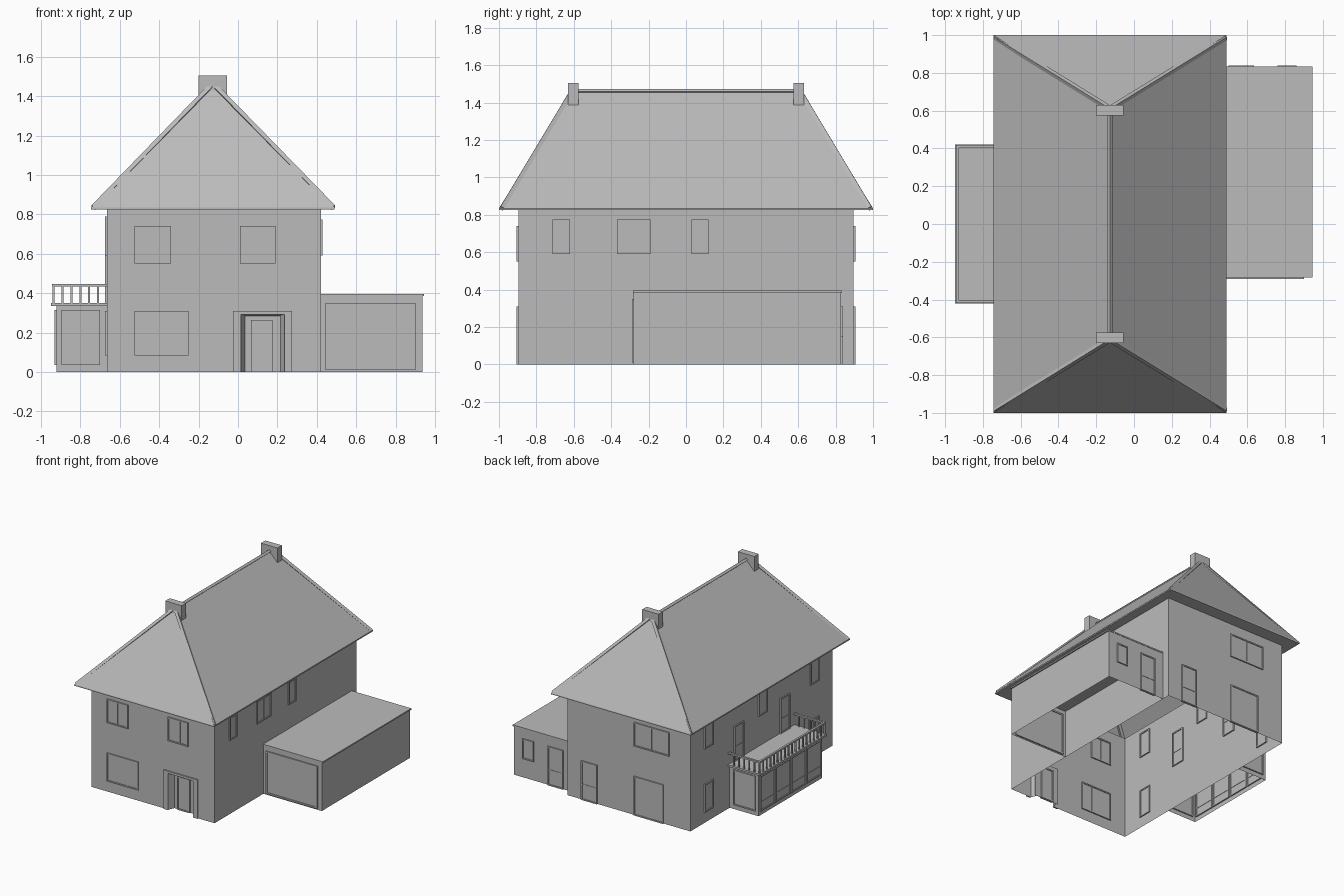
import bpy, bmesh
from mathutils import Vector

cube = bpy.data.objects.get("Cube")
if cube:
    bpy.data.objects.remove(cube)

grey = bpy.data.materials.new("plain_grey")
grey.use_nodes = True
grey.diffuse_color = (0.5, 0.5, 0.5, 1)
grey.node_tree.nodes["Principled BSDF"].inputs["Base Color"].default_value = (0.5, 0.5, 0.5, 1)


def finish(name, bm):
    mesh = bpy.data.meshes.new(name)
    bm.to_mesh(mesh)
    bm.free()
    mesh.materials.append(grey)
    obj = bpy.data.objects.new(name, mesh)
    bpy.context.collection.objects.link(obj)


def faces(name, polys):
    """Object made of loose flat polygons."""
    bm = bmesh.new()
    for poly in polys:
        bm.faces.new([bm.verts.new(p) for p in poly])
    bmesh.ops.remove_doubles(bm, verts=bm.verts, dist=0.0001)
    finish(name, bm)


def boxes(name, items):
    """Object made of boxes given as (x0, x1, y0, y1, z0, z1)."""
    bm = bmesh.new()
    for x0, x1, y0, y1, z0, z1 in items:
        vs = bmesh.ops.create_cube(bm, size=1)["verts"]
        bmesh.ops.scale(bm, verts=vs, vec=(x1 - x0, y1 - y0, z1 - z0))
        bmesh.ops.translate(bm, verts=vs, vec=((x0 + x1) / 2, (y0 + y1) / 2, (z0 + z1) / 2))
    finish(name, bm)


def beams(name, pairs, radius):
    """Four-sided bars running between pairs of points."""
    bm = bmesh.new()
    for p, q in pairs:
        p, q = Vector(p), Vector(q)
        vs = bmesh.ops.create_cone(bm, segments=4, cap_ends=True, radius1=radius,
                                   radius2=radius, depth=(q - p).length)["verts"]
        turn = (q - p).to_track_quat('Z', 'Y').to_matrix()
        bmesh.ops.rotate(bm, verts=vs, matrix=turn)
        bmesh.ops.translate(bm, verts=vs, vec=(p + q) / 2)
    finish(name, bm)


def upright(p, q, z):
    return [(*p, 0), (*q, 0), (*q, z), (*p, z)]


def opening(name, axis, at, out, a0, a1, z0, z1, posts=(), rails=(), t=0.01):
    """Framed pane on a wall: posts and rails are fractions of its size."""
    def slab(b0, b1, c0, c1, depth):
        n0, n1 = sorted((at - out * depth, at + out * depth))
        return (n0, n1, b0, b1, c0, c1) if axis == "x" else (b0, b1, n0, n1, c0, c1)
    parts = [slab(a0, a1, z0, z1, 0.004)]
    parts += [slab(a0, a0 + t, z0, z1, 0.01), slab(a1 - t, a1, z0, z1, 0.01),
              slab(a0 + t, a1 - t, z0, z0 + t, 0.01), slab(a0 + t, a1 - t, z1 - t, z1, 0.01)]
    for f in posts:
        m = a0 + (a1 - a0) * f
        parts.append(slab(m - t / 3, m + t / 3, z0 + t, z1 - t, 0.007))
    for f in rails:
        m = z0 + (z1 - z0) * f
        parts.append(slab(a0 + t, a1 - t, m - t / 3, m + t / 3, 0.007))
    boxes(name, parts)


# House walls: open underneath, with a notch for the porch
L, R, B, H = -0.665, 0.42, 0.895, 0.83
PL, PR, PH, PY = 0.015, 0.235, 0.3, -0.85
faces("house_walls", [
    upright((R, -B), (R, B), H), upright((R, B), (L, B), H), upright((L, B), (L, -B), H),
    [(x, -B, z) for x, z in ((L, 0), (PL, 0), (PL, PH), (PR, PH), (PR, 0), (R, 0), (R, H), (L, H))]])

# Porch recess, surround and front door
faces("porch_recess", [
    upright((PL, -B), (PL + 0.02, PY), PH), upright((PR - 0.02, PY), (PR, -B), PH),
    upright((PL, PY), (PR, PY), PH),
    [(PL, -B, PH), (PL, PY, PH - 0.015), (PR, PY, PH - 0.015), (PR, -B, PH)]])
boxes("porch_surround", [(-0.025, PL, -B - 0.01, -B, 0, 0.31), (PR, 0.275, -B - 0.01, -B, 0, 0.31),
                         (PL, PR, -B - 0.01, -B, PH - 0.008, 0.31)])
opening("front_door", "y", PY, -1, 0.065, 0.175, 0, 0.265)

# Hipped roof: open attic slopes with an eaves ring
XL, XR, E, RZ, RX, RY = -0.745, 0.49, 1.0, 1.46, -0.127, 0.61
eave = [(XL, -E), (XR, -E), (XR, E), (XL, E)]
wall = [(L, -B), (R, -B), (R, B), (L, B)]
ridge_f, ridge_b = (RX, -RY, RZ), (RX, RY, RZ)
top = [(*p, 0.835) for p in eave]
low = [(*p, 0.825) for p in eave]
inner = [(*p, 0.825) for p in wall]
roof = [[top[0], top[1], ridge_f], [top[1], top[2], ridge_b, ridge_f],
        [top[2], top[3], ridge_b], [top[3], top[0], ridge_f, ridge_b]]
for i in range(4):
    j = (i + 1) % 4
    roof += [[low[i], low[j], top[j], top[i]], [low[j], low[i], inner[i], inner[j]]]
faces("roof", roof)
beams("hip_tiles", [(Vector(c) * 0.985 + Vector((0, 0, 0.012)), r)
                    for c, r in zip(top, (ridge_f, ridge_f, ridge_b, ridge_b))], 0.016)
beams("ridge_tiles", [(ridge_f, ridge_b)], 0.014)
boxes("chimneys", [(-0.2, -0.055, s * 0.6025 - 0.0275, s * 0.6025 + 0.0275, 1.38, 1.505)
                   for s in (-1, 1)])

# Front windows
opening("front_upper_window_right", "y", -B, -1, -0.525, -0.34, 0.55, 0.74, (0.5,))
opening("front_upper_window_left", "y", -B, -1, 0.01, 0.19, 0.55, 0.74, (0.6,))
opening("front_lower_window", "y", -B, -1, -0.525, -0.25, 0.085, 0.31, (0.65,))

# Back windows and doors
opening("back_upper_window", "y", B, 1, -0.48, -0.17, 0.55, 0.74, (0.5,))
opening("patio_door", "y", B, 1, -0.43, -0.17, 0, 0.31, (0.5,))
opening("back_door", "y", B, 1, 0.155, 0.295, 0, 0.31, (), (0.4,))

# Windows on the garage side
for i, (a, b, posts) in enumerate(((-0.715, -0.62, ()), (-0.37, -0.19, (0.5,)), (0.03, 0.12, ()))):
    opening(f"left_window_{i + 1}", "x", R, 1, a, b, 0.59, 0.775, posts)

# Windows and doors on the balcony side
for s, side in ((-1, "front"), (1, "back")):
    a, b = sorted((s * 0.61, s * 0.72))
    opening(f"{side}_side_upper_window", "x", L, -1, a, b, 0.59, 0.79)
    opening(f"{side}_side_lower_window", "x", L, -1, a, b, 0.085, 0.31)
    a, b = sorted((s * 0.23, s * 0.35))
    opening(f"{side}_balcony_door", "x", L, -1, a, b, 0.35, 0.63, (), (0.4,))
opening("middle_side_window", "x", L, -1, -0.07, 0.04, 0.59, 0.79)

# Garage
GX, GF, GB, GH = 0.935, -0.28, 0.83, 0.385
faces("garage_walls", [upright((R, GF), (GX, GF), GH), upright((GX, GF), (GX, GB), GH),
                       upright((GX, GB), (R, GB), GH)])
boxes("garage_roof", [(R, 0.945, GF - 0.003, GB + 0.003, GH, 0.396)])
opening("garage_door", "y", GF, -1, 0.445, 0.9, 0.01, 0.35, t=0.012)
opening("garage_back_window", "y", GB, 1, 0.76, 0.86, 0.15, 0.31)
opening("garage_back_door", "y", GB, 1, 0.5, 0.635, 0, 0.31, (), (0.4,))

# Glazed bay under the balcony
BX, BY, BZ = -0.92, 0.4, 0.335
faces("bay_walls", [upright((L, -BY), (BX, -BY), BZ), upright((BX, -BY), (BX, BY), BZ),
                    upright((BX, BY), (L, BY), BZ)])
for s, side in ((-1, "front"), (1, "back")):
    opening(f"bay_{side}_window", "y", s * BY, s, -0.895, -0.7, 0.035, 0.315)
for i in range(4):
    a = -BY + 0.015 + i * 0.195
    opening(f"bay_side_window_{i + 1}", "x", BX, -1, a, a + 0.185, 0.035, 0.315, (), (0.25,))

# Balcony slab and railing
DX, DY = -0.935, 0.41
boxes("balcony_slab", [(-0.948, L, -0.42, 0.42, BZ, 0.35)])
rail = [(DX - 0.008, DX + 0.008, -DY - 0.008, DY + 0.008, 0.434, 0.446)]
rail += [(DX, L, s * DY - 0.008, s * DY + 0.008, 0.434, 0.446) for s in (-1, 1)]
spots = [(DX, -DY + i * 2 * DY / 18) for i in range(19)]
spots += [(DX + i * 0.045, s * DY) for i in range(1, 6) for s in (-1, 1)]
rail += [(x - 0.005, x + 0.005, y - 0.005, y + 0.005, 0.35, 0.436) for x, y in spots]
boxes("balcony_railing", rail)
